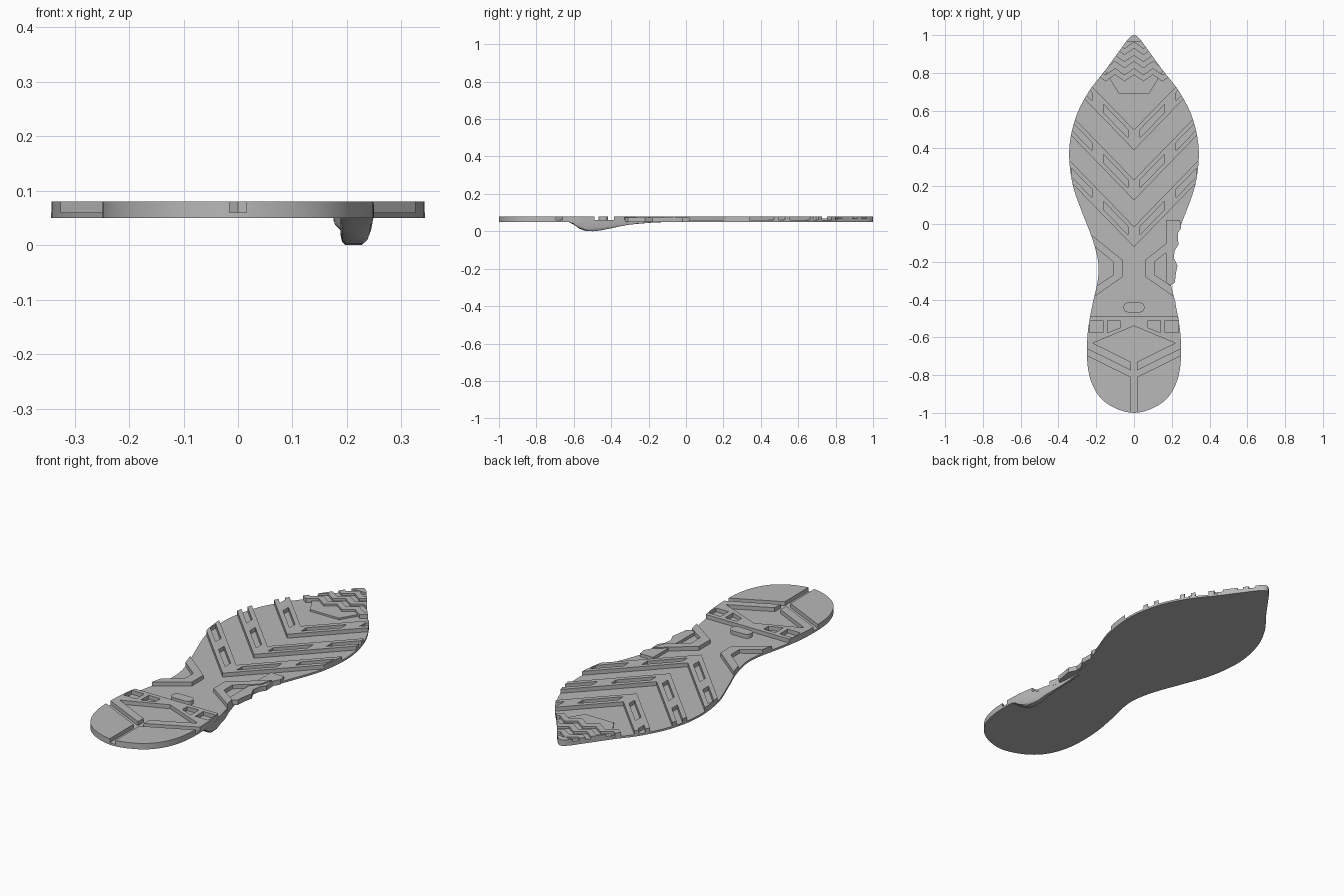
import bpy, bmesh, math
from mathutils import Vector

cube = bpy.data.objects.get("Cube")
if cube:
    bpy.data.objects.remove(cube, do_unlink=True)

BOTTOM, FLOOR, TOP = 0.05, 0.06, 0.08
SLOPE = 1.03

rubber = bpy.data.materials.new("grey_rubber")
rubber.use_nodes = True
grey = (0.48, 0.48, 0.48, 1)
rubber.diffuse_color = grey
rubber.node_tree.nodes["Principled BSDF"].inputs["Base Color"].default_value = grey


def add_object(name, bm):
    bmesh.ops.recalc_face_normals(bm, faces=bm.faces)
    mesh = bpy.data.meshes.new(name)
    bm.to_mesh(mesh)
    bm.free()
    mesh.materials.append(rubber)
    ob = bpy.data.objects.new(name, mesh)
    bpy.context.collection.objects.link(ob)
    return ob


def prism(name, polygons, z0, z1):
    """Extrude flat outlines from z0 to z1."""
    bm = bmesh.new()
    for poly in polygons:
        low = [bm.verts.new((x, y, z0)) for x, y in poly]
        high = [bm.verts.new((x, y, z1)) for x, y in poly]
        bm.faces.new(low[::-1])
        bm.faces.new(high)
        n = len(poly)
        for i in range(n):
            j = (i + 1) % n
            bm.faces.new((low[i], low[j], high[j], high[i]))
    return add_object(name, bm)


def boolean(ob, cutter, operation):
    mod = ob.modifiers.new("cut", "BOOLEAN")
    mod.operation, mod.object, mod.solver = operation, cutter, "EXACT"
    bpy.context.view_layer.update()
    graph = bpy.context.evaluated_depsgraph_get()
    mesh = bpy.data.meshes.new_from_object(ob.evaluated_get(graph))
    ob.modifiers.clear()
    ob.data = mesh


def mirror(poly):
    return [(-x, y) for x, y in reversed(poly)]


def both(*polys):
    return [p for poly in polys for p in (poly, mirror(poly))]


def smooth_loop(points, steps=5):
    """Closed Catmull-Rom curve through the points."""
    out, n = [], len(points)
    for i in range(n):
        a, b, c, d = (Vector(points[(i + k) % n]) for k in (-1, 0, 1, 2))
        for s in range(steps):
            t = s / steps
            p = 0.5 * (2 * b + (c - a) * t + (2 * a - 5 * b + 4 * c - d) * t ** 2
                       + (3 * b - a - 3 * c + d) * t ** 3)
            out.append((p.x, p.y))
    return out


# Sole outline, right half from toe to heel, then mirrored
half = [(0.03, 0.98), (0.075, 0.92), (0.155, 0.81), (0.24, 0.7), (0.31, 0.56),
        (0.343, 0.39), (0.325, 0.21), (0.27, 0.05), (0.22, -0.08), (0.19, -0.2),
        (0.192, -0.3), (0.225, -0.45), (0.247, -0.6), (0.243, -0.77),
        (0.2, -0.89), (0.12, -0.965)]
outline = smooth_loop([(0, 1)] + half + [(0, -1)] + mirror(half))
base = prism("sole_base", [outline], BOTTOM, FLOOR)
trim = prism("trim_cutter", [outline], -0.1, 0.2)
trim.hide_render = True
parts = [base]


def tread(name, polygons, slots=None, height=TOP):
    ob = prism(name, polygons, FLOOR - 0.004, height)
    if slots:
        cutter = prism("slot_cutter", slots, FLOOR, 0.2)
        boolean(ob, cutter, "DIFFERENCE")
        bpy.data.objects.remove(cutter, do_unlink=True)
    boolean(ob, trim, "INTERSECT")
    parts.append(ob)


# Forefoot chevrons with slots following the arms
def slanted(x0, x1, mid, half_width):
    return [(x0, mid + x0 * SLOPE - half_width), (x1, mid + x1 * SLOPE - half_width),
            (x1, mid + x1 * SLOPE + half_width), (x0, mid + x0 * SLOPE + half_width)]


for i, mid in enumerate((0.445, 0.18, -0.068)):
    h, reach = 0.054, 0.45
    arm = slanted(0, reach, mid, h)
    band = [arm[0], arm[1], arm[2], arm[3]] + mirror(arm)[1:3]
    slots = both(slanted(0.032, 0.162, mid, 0.022), slanted(0.222, 0.33, mid, 0.022))
    tread(f"chevron_{i + 1}", [band], slots)

# Toe pad with zigzag ridges
tread("toe_pad", [[(-0.08, 0.69), (0.08, 0.69), (0.3, 1.05), (-0.3, 1.05)]], height=0.069)
xs = [k * 0.05 for k in range(-5, 6)]
for i, y in enumerate((0.93, 0.86, 0.79)):
    upper = [(x, y + 0.035 * (k % 2)) for k, x in enumerate(xs)]
    lower = [(x, v - 0.035) for x, v in reversed(upper)]
    tread(f"toe_zigzag_{i + 1}", [upper + lower])
tread("toe_tip", [[(-0.1, 0.965), (0.1, 0.965), (0.1, 1.1), (-0.1, 1.1)]])

# Bent bars of the waist
waist = [(0.06, -0.19), (0.06, -0.28), (0.26, -0.42), (0.26, -0.37),
         (0.11, -0.27), (0.11, -0.2), (0.26, -0.08), (0.26, -0.03)]
tread("waist_bars", both(waist))

# Oval stud
oval = [(math.copysign(0.03, math.cos(a)) + 0.026 * math.cos(a), -0.442 + 0.026 * math.sin(a))
        for a in ((k + 0.5) * math.tau / 24 for k in range(24))]
tread("oval_stud", [oval])

# Heel cross bar with window slots
bar = [(-0.3, -0.49), (0.3, -0.49), (0.3, -0.665), (0, -0.54), (-0.3, -0.665)]
tread("heel_cross_bar", [bar], both(
    [(0.075, -0.512), (0.14, -0.512), (0.14, -0.575), (0.075, -0.55)],
    [(0.165, -0.512), (0.235, -0.512), (0.235, -0.575), (0.165, -0.575)]))

# Heel blocks split by the centre groove
tread("heel_stripes", both([(0.016, -0.73), (0.3, -0.59), (0.3, -0.635), (0.016, -0.775)]))
tread("heel_pads", both([(0.016, -0.81), (0.3, -0.67), (0.3, -1.1), (0.016, -1.1)]))

# Wavy flange on the left side of the waist
wave = [(0.17, 0.02), (0.243, 0.02), (0.25, -0.02), (0.232, -0.05), (0.235, -0.11),
        (0.216, -0.14), (0.21, -0.18), (0.23, -0.22), (0.222, -0.26),
        (0.216, -0.31), (0.195, -0.325), (0.17, -0.31)]
parts.append(prism("side_flange", [wave], BOTTOM, 0.075))

# Curved ridge hanging under the left heel edge
keel = [(-0.63, 0.0), (-0.6, 0.014), (-0.57, 0.036), (-0.54, 0.047), (-0.5, 0.05),
        (-0.46, 0.046), (-0.41, 0.036), (-0.36, 0.025), (-0.3, 0.014), (-0.2, 0.005),
        (-0.1, 0.0)]
edge = [p for p in outline if p[0] > 0]


def edge_x(y):
    return min(edge, key=lambda p: abs(p[1] - y))[0]


bm = bmesh.new()
rings = []
for y, depth in keel:
    outer = edge_x(y)
    inner = min(0.188, outer - 0.015)
    w, r = outer - inner, 0.2
    section = [(0, 0), (0, 0.6), (0.06, 0.86), (r, 1), (1 - r, 1), (0.94, 0.86), (1, 0.6), (1, 0)]
    rings.append([bm.verts.new((inner + w * u, y, BOTTOM + 0.003 * (v == 0) - depth * v))
                  for u, v in section])
for a, b in zip(rings, rings[1:]):
    for i in range(len(a)):
        j = (i + 1) % len(a)
        bm.faces.new((a[i], a[j], b[j], b[i]))
bm.faces.new(rings[0])
bm.faces.new(rings[-1])
parts.append(add_object("under_ridge", bm))

bpy.data.objects.remove(trim, do_unlink=True)

# Smooth curved walls, keep edges sharp
bpy.ops.object.select_all(action="DESELECT")
for ob in parts:
    ob.select_set(True)
bpy.context.view_layer.objects.active = base
bpy.ops.object.shade_smooth_by_angle(angle=math.radians(30))
